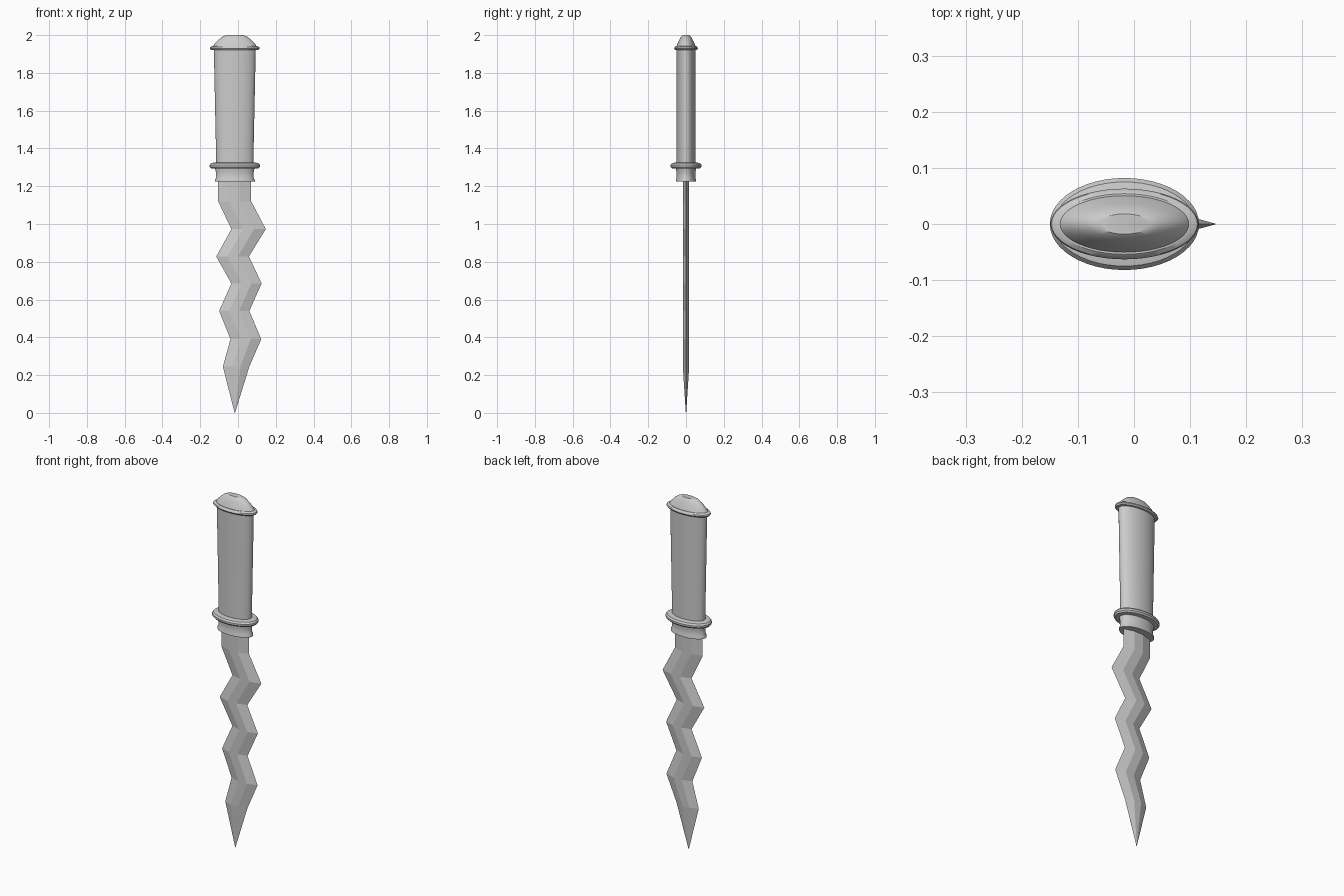
import bpy
import bmesh
import math

CENTRE_X = -0.017
SIDES = 48

cube = bpy.data.objects.get("Cube")
if cube:
    bpy.data.objects.remove(cube, do_unlink=True)


def loft(name, rings, smooth_angle=None):
    """Skin a stack of equal-sized point rings and cap both ends."""
    bm = bmesh.new()
    loops = [[bm.verts.new(p) for p in ring] for ring in rings]
    n = len(loops[0])
    for a, b in zip(loops, loops[1:]):
        for i in range(n):
            j = (i + 1) % n
            bm.faces.new((a[i], a[j], b[j], b[i]))
    bm.faces.new(loops[0][::-1])
    bm.faces.new(loops[-1])
    bmesh.ops.remove_doubles(bm, verts=bm.verts, dist=0.00001)
    bmesh.ops.recalc_face_normals(bm, faces=bm.faces)
    mesh = bpy.data.meshes.new(name)
    bm.to_mesh(mesh)
    bm.free()
    obj = bpy.data.objects.new(name, mesh)
    bpy.context.collection.objects.link(obj)
    if smooth_angle:
        bpy.ops.object.select_all(action="DESELECT")
        obj.select_set(True)
        bpy.context.view_layer.objects.active = obj
        bpy.ops.object.shade_smooth_by_angle(angle=math.radians(smooth_angle))
    return obj


def oval(rx, ry, z):
    steps = [2 * math.pi * i / SIDES for i in range(SIDES)]
    return [(CENTRE_X + rx * math.cos(t), ry * math.sin(t), z) for t in steps]


def oval_part(name, profile):
    return loft(name, [oval(*p) for p in profile], 35)


def blade_section(left, right, z, thick):
    """Six-sided section: sharp edges with a flat centre third."""
    a = left + (right - left) * 0.34
    b = right - (right - left) * 0.34
    return [(left, 0, z), (a, -thick, z), (b, -thick, z),
            (right, 0, z), (b, thick, z), (a, thick, z)]


# Wavy blade, from tip to tang: left edge, right edge, height
outline = [(-0.08, 0.06, 0.245), (-0.04, 0.123, 0.39), (-0.1, 0.06, 0.54),
           (-0.035, 0.125, 0.685), (-0.115, 0.058, 0.828),
           (-0.035, 0.147, 0.973), (-0.105, 0.07, 1.12), (-0.105, 0.07, 1.25)]
tip = blade_section(-0.018, -0.016, 0, 0.001)
loft("blade", [tip] + [blade_section(*s, 0.017) for s in outline])

# Flared collar below the guard
oval_part("collar", [(0.106, 0.054, 1.225), (0.106, 0.054, 1.233),
                     (0.1, 0.05, 1.243), (0.1, 0.05, 1.275),
                     (0.106, 0.055, 1.3)])

# Guard ring with rounded rim
oval_part("guard", [(0.106, 0.055, 1.293), (0.126, 0.075, 1.295),
                    (0.133, 0.082, 1.303), (0.133, 0.082, 1.313),
                    (0.126, 0.075, 1.322), (0.106, 0.056, 1.326)])

# Tapered grip
oval_part("grip", [(0.098, 0.05, 1.32), (0.111, 0.05, 1.93)])

# Pommel ring and domed cap
oval_part("pommel_ring", [(0.111, 0.05, 1.921), (0.126, 0.058, 1.922),
                          (0.132, 0.063, 1.929), (0.13, 0.061, 1.936),
                          (0.118, 0.054, 1.942)])
oval_part("pommel_cap", [(0.117, 0.052, 1.938), (0.108, 0.046, 1.953),
                         (0.088, 0.036, 1.974), (0.064, 0.026, 1.993),
                         (0.045, 0.018, 2.0)])
